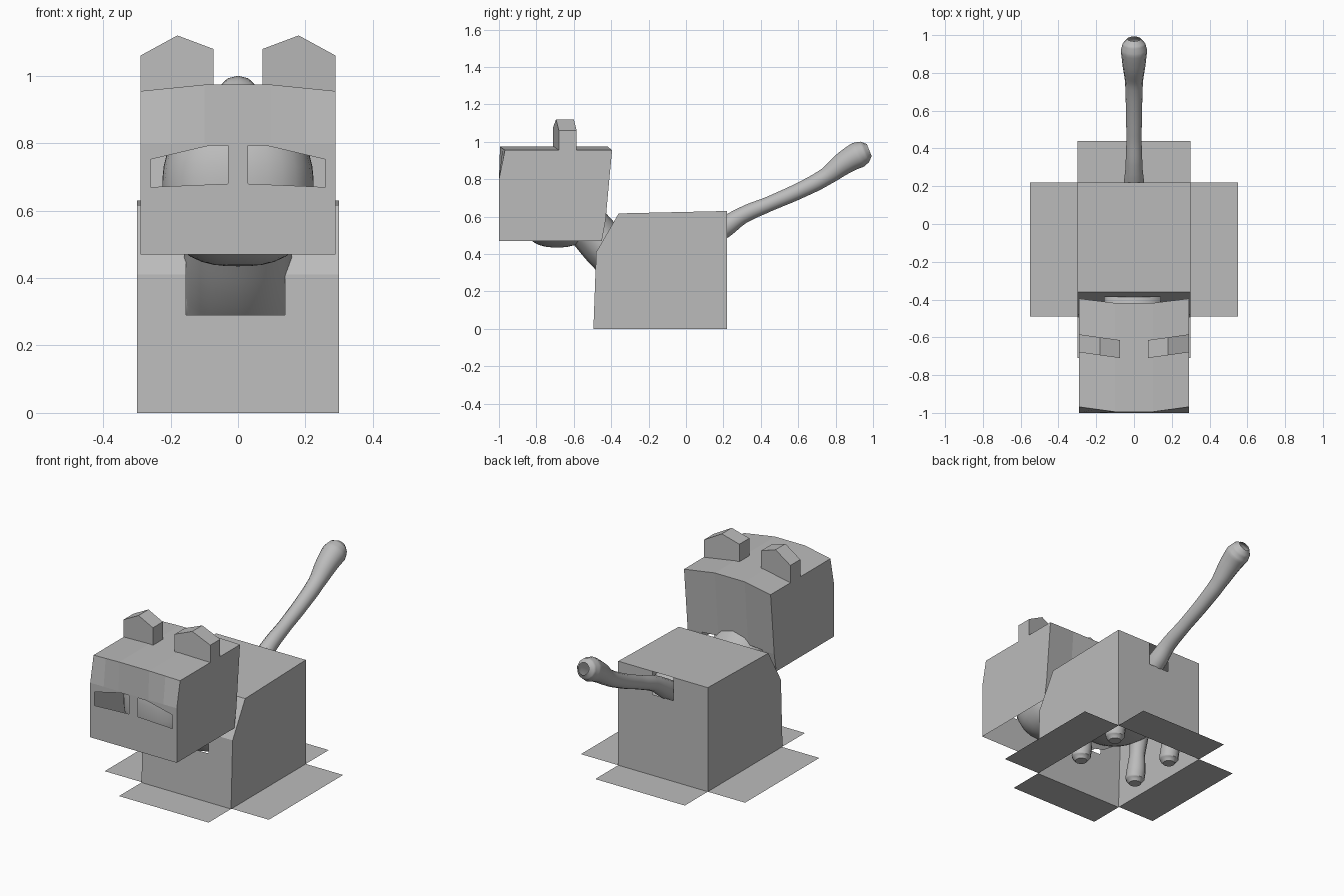
import bpy, bmesh, math
from mathutils import Vector

if "Cube" in bpy.data.objects:
    bpy.data.objects.remove(bpy.data.objects["Cube"])

grey = bpy.data.materials.new("grey")
grey.diffuse_color = (0.5, 0.5, 0.5, 1)
grey.use_nodes = True
grey.node_tree.nodes["Principled BSDF"].inputs["Base Color"].default_value = grey.diffuse_color


def finish(name, bm, smooth=False):
    me = bpy.data.meshes.new(name)
    bm.to_mesh(me)
    bm.free()
    ob = bpy.data.objects.new(name, me)
    bpy.context.collection.objects.link(ob)
    me.materials.append(grey)
    for p in me.polygons:
        p.use_smooth = smooth
    return ob


def panels(name, faces):
    """Object from a list of polygons, welded where they meet."""
    bm = bmesh.new()
    for f in faces:
        bm.faces.new([bm.verts.new(p) for p in f])
    bmesh.ops.remove_doubles(bm, verts=bm.verts, dist=0.0005)
    bmesh.ops.recalc_face_normals(bm, faces=bm.faces)
    bmesh.ops.triangulate(bm, faces=[f for f in bm.faces if len(f.verts) > 5])
    return finish(name, bm)


def blob(name, centre, radii, power):
    """Rounded, slightly boxy ball."""
    bm = bmesh.new()
    bmesh.ops.create_uvsphere(bm, u_segments=32, v_segments=20, radius=1)
    for v in bm.verts:
        k = sum(abs(c) ** power for c in v.co) ** (-1 / power)
        v.co = [o + c * k * r for o, c, r in zip(centre, v.co, radii)]
    return finish(name, bm, True)


def tube(name, points, caps=True, x=0, widen=1):
    """Round limb along (y, z, radius) points."""
    cu = bpy.data.curves.new(name, 'CURVE')
    cu.dimensions = '3D'
    cu.bevel_depth, cu.bevel_resolution, cu.resolution_u = 1, 4, 6
    cu.use_fill_caps = caps
    sp = cu.splines.new('BEZIER')
    sp.bezier_points.add(len(points) - 1)
    for bp, (y, z, r) in zip(sp.bezier_points, points):
        bp.co, bp.radius = (0, y, z), r
        bp.handle_left_type = bp.handle_right_type = 'AUTO'
    ob = bpy.data.objects.new(name, cu)
    bpy.context.collection.objects.link(ob)
    ob.location.x, ob.scale.x = x, widen
    cu.materials.append(grey)
    bpy.ops.object.select_all(action='DESELECT')
    ob.select_set(True)
    bpy.context.view_layer.objects.active = ob
    bpy.ops.object.convert(target='MESH')
    bpy.ops.object.shade_smooth_by_angle(angle=math.radians(50))
    return ob


# Body box: open below, neck hole in front, tail notch at the back
W = 0.3
side = [(-0.495, 0), (-0.48, 0.41), (-0.36, 0.617), (0.22, 0.63), (0.22, 0)]
n0, n1 = -0.155, 0.14
fy = lambda z: -0.495 + 0.015 * z / 0.41
cy = lambda z: -0.48 + 0.12 * (z - 0.41) / 0.207
box = [[(s * W, y, z) for y, z in side] for s in (-1, 1)]
box.append([(x, y, z) for x, (y, z) in
            ((-W, side[2]), (W, side[2]), (W, side[3]), (-W, side[3]))])
box.append([(x, fy(z), z) for x, z in
            ((-W, 0), (W, 0), (W, 0.41), (n1, 0.41), (n1, 0.29), (n0, 0.29), (n0, 0.41), (-W, 0.41))])
box.append([(x, cy(z), z) for x, z in
            ((-W, 0.41), (n0, 0.41), (n0, 0.57), (n1, 0.57), (n1, 0.41), (W, 0.41), (W, 0.617), (-W, 0.617))])
box.append([(x, 0.22, z) for x, z in
            ((-W, 0), (W, 0), (W, 0.63), (0.07, 0.63), (0.07, 0.49), (-0.07, 0.49), (-0.07, 0.63), (-W, 0.63))])
panels("body_box", box)

# Four flaps folded out on the ground
for name, x0, x1, y0, y1 in (("flap_left", -0.55, -W, -0.49, 0.22), ("flap_right", W, 0.55, -0.49, 0.22),
                             ("flap_front", -W, W, -0.71, -0.495), ("flap_back", -W, W, 0.22, 0.44)):
    panels(name, [[(x0, y0, 0), (x1, y0, 0), (x1, y1, 0), (x0, y1, 0)]])

# Head box: open below, bulging top and front, hollowed back
H = 0.29
cols = [-H, -0.2, -0.1, 0.1, 0.2, H]


def bow(x):
    """0 in the middle, 1 at the side edges."""
    return max(0, (abs(x) - 0.06) / (H - 0.06))


front_top = lambda x: (x, -1 + 0.032 * bow(x), 0.978 - 0.023 * bow(x))
brow = lambda x: (x, -1, 0.8)
back_rows = [(-0.395, 0.955), (-0.41, 0.8), (-0.43, 0.58), (-0.45, 0.47)]


def back(x, i):
    y, z = back_rows[i]
    hollow = 0.028 * (1 - bow(x))
    return (x, y - hollow, z + (0.023 * (1 - bow(x)) if i == 0 else 0))


head = []
for a, b in zip(cols, cols[1:]):
    head.append([front_top(a), front_top(b), back(b, 0), back(a, 0)])
    head.append([brow(a), brow(b), front_top(b), front_top(a)])
    for i in range(3):
        if i < 2 or abs(a + b) > 0.35:      # neck opening low in the back
            head.append([back(a, i), back(b, i), back(b, i + 1), back(a, i + 1)])
for x in (-H, H):
    head.append([(x, -1, 0.47), brow(x), front_top(x)] + [back(x, i) for i in range(4)])
panels("head_box", head)

# Face panel with two eye holes
bm = bmesh.new()
eye = [(0.26, 0.67), (0.03, 0.68), (0.03, 0.793), (0.085, 0.793), (0.26, 0.752)]
loops = [[(-H, 0.47), (H, 0.47)] + [(x, 0.8) for x in reversed(cols)],
         eye, [(-x, z) for x, z in eye]]
edges = []
for loop in loops:
    vs = [bm.verts.new((x, -1, z)) for x, z in loop]
    edges += [bm.edges.new((vs[i - 1], vs[i])) for i in range(len(vs))]
bmesh.ops.triangle_fill(bm, use_beauty=True, use_dissolve=False, edges=edges, normal=(0, -1, 0))
finish("face_panel", bm)

# Gabled ears, slightly turned
for name, s in (("ear_left", -1), ("ear_right", 1)):
    prof = [(0.29, 0.95), (0.29, 1.06), (0.18, 1.12), (0.073, 1.08), (0.073, 0.95)]
    near = [(s * x, -0.72 + 0.14 * x, z) for x, z in prof]
    far = [(x, y + 0.095, z) for x, y, z in near]
    n = len(prof)
    panels(name, [near, far] + [[near[i - 1], near[i], far[i], far[i - 1]] for i in range(n)])

# Animal inside the boxes
blob("inner_head", (0, -0.69, 0.66), (0.225, 0.2, 0.225), 2.6)
blob("torso", (0, -0.12, 0.39), (0.25, 0.31, 0.19), 2.3)
tube("neck", [(-0.30, 0.33, 0.13), (-0.40, 0.41, 0.125), (-0.51, 0.53, 0.12), (-0.60, 0.64, 0.11)], widen=1.3)
for side_name, s in (("left", -1), ("right", 1)):
    for part, y in (("front", -0.22), ("back", 0.08)):
        tube(f"{part}_leg_{side_name}",
             [(y + 0.03, 0.34, 0.06), (y + 0.01, 0.18, 0.045), (y, 0.08, 0.055),
              (y - 0.01, 0.03, 0.055), (y - 0.01, 0.002, 0.035)], x=s * 0.2)

# Tail with an open, rounded tip
tube("tail", [(0.08, 0.46, 0.06), (0.21, 0.545, 0.055), (0.30, 0.605, 0.045), (0.45, 0.67, 0.04),
              (0.62, 0.745, 0.043), (0.75, 0.815, 0.047), (0.85, 0.89, 0.062),
              (0.92, 0.93, 0.07), (0.955, 0.945, 0.06), (0.98, 0.955, 0.035)], caps=False)
